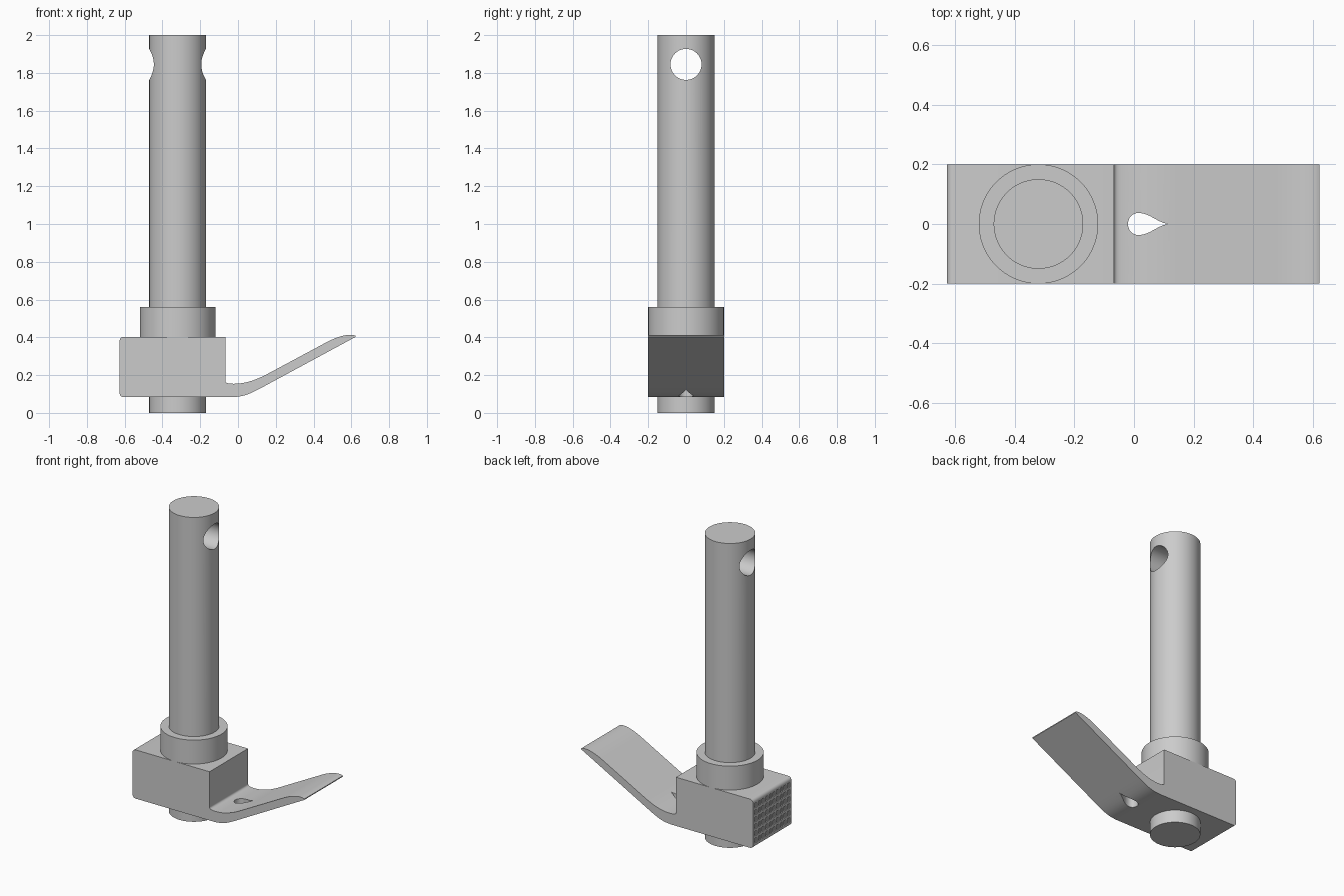
import bpy, bmesh, math
from mathutils import Vector, Matrix
from mathutils.geometry import interpolate_bezier

if "Cube" in bpy.data.objects:
    bpy.data.objects.remove(bpy.data.objects["Cube"], do_unlink=True)

GREY = (0.6, 0.6, 0.6, 1)
steel = bpy.data.materials.new("plain grey")
steel.use_nodes = True
steel.diffuse_color = GREY
steel.node_tree.nodes["Principled BSDF"].inputs["Base Color"].default_value = GREY

SHAFT_X = -0.32


def to_object(name, bm):
    bmesh.ops.recalc_face_normals(bm, faces=bm.faces)
    mesh = bpy.data.meshes.new(name)
    bm.to_mesh(mesh)
    bm.free()
    mesh.materials.append(steel)
    ob = bpy.data.objects.new(name, mesh)
    bpy.context.collection.objects.link(ob)
    return ob


def cylinder(name, radius, low, high, matrix=Matrix.Translation((SHAFT_X, 0, 0))):
    bm = bmesh.new()
    place = matrix @ Matrix.Translation((0, 0, (low + high) / 2))
    bmesh.ops.create_cone(bm, cap_ends=True, segments=96, radius1=radius,
                          radius2=radius, depth=high - low, matrix=place)
    return to_object(name, bm)


def extrude(name, points, direction):
    bm = bmesh.new()
    face = bm.faces.new([bm.verts.new(p) for p in points])
    made = bmesh.ops.extrude_face_region(bm, geom=[face])["geom"]
    verts = [g for g in made if isinstance(g, bmesh.types.BMVert)]
    bmesh.ops.translate(bm, verts=verts, vec=direction)
    return to_object(name, bm)


def curve(a, b, c, d, n=12):
    """Points along a Bezier curve in a plane."""
    return interpolate_bezier(*[Vector((*p, 0)) for p in (a, b, c, d)], n)


def cut(ob, cutter):
    """Subtract the cutter, bake the result and drop the cutter."""
    cutter.hide_render = True
    mod = ob.modifiers.new("cut", "BOOLEAN")
    mod.operation, mod.solver, mod.object = "DIFFERENCE", "EXACT", cutter
    graph = bpy.context.evaluated_depsgraph_get()
    mesh = bpy.data.meshes.new_from_object(ob.evaluated_get(graph))
    ob.modifiers.clear()
    ob.data = mesh
    bpy.data.objects.remove(cutter, do_unlink=True)


# Shaft with a cross hole near the top, and its collar
shaft = cylinder("shaft", 0.15, 0, 2)
across = Matrix.Translation((SHAFT_X, 0, 1.845)) @ Matrix.Rotation(math.pi / 2, 4, "Y")
cut(shaft, cylinder("cross_hole", 0.082, -0.3, 0.3, across))
collar = cylinder("collar", 0.2, 0.40, 0.56)

# Block and upswept tongue share one side profile
L, R, B, T, r = -0.627, -0.067, 0.083, 0.403, 0.022
k = r * 0.45
outline = (
    curve((L, B + r), (L, B + k), (L + k, B), (L + r, B), 6)
    + curve((-0.05, B), (0.03, B), (0.06, 0.098), (0.15, 0.147))
    + [Vector((0.622, 0.402, 0))]
    + curve((0.622, 0.408), (0.6, 0.42), (0.55, 0.414), (0.48, 0.38))
    + curve((0.15, 0.203), (0.08, 0.167), (0.02, 0.15), (-0.042, 0.155))
    + curve((-0.05, 0.156), (-0.06, 0.158), (R, 0.162), (R, 0.172), 6)
    + [Vector((R, T, 0))]
    + curve((L + r, T), (L + k, T), (L, T - k), (L, T - r), 6)
)
block = extrude("block_and_tongue", [(p.x, -0.2, p.y) for p in outline], (0, 0.4, 0))

# Teardrop hole at the root of the tongue
half = (curve((-0.02, 0), (-0.02, 0.022), (-0.005, 0.038), (0.018, 0.037))
        + curve((0.018, 0.037), (0.055, 0.035), (0.08, 0.004), (0.115, 0))[1:])
drop = half + [Vector((p.x, -p.y, 0)) for p in reversed(half[1:-1])]
cut(block, extrude("teardrop_hole", [(p.x, p.y, 0) for p in drop], (0, 0, 0.35)))

# Shallow grip pattern of small pockets on the end face
bm = bmesh.new()
ROWS, COLS = 6, 10
for row in range(ROWS):
    for col in range(COLS):
        y = (col - (COLS - 1) / 2) * 0.038
        z = (B + T) / 2 + (row - (ROWS - 1) / 2) * 0.046
        place = Matrix.Translation((L, y, z)) @ Matrix.Diagonal((0.014, 0.022, 0.03, 1))
        bmesh.ops.create_cube(bm, size=1, matrix=place)
cut(block, to_object("grip_pockets", bm))

# Smooth the round surfaces, keep the edges crisp
bpy.ops.object.select_all(action="DESELECT")
for ob in (shaft, collar, block):
    ob.select_set(True)
    bpy.context.view_layer.objects.active = ob
bpy.ops.object.shade_smooth_by_angle(angle=math.radians(30))
